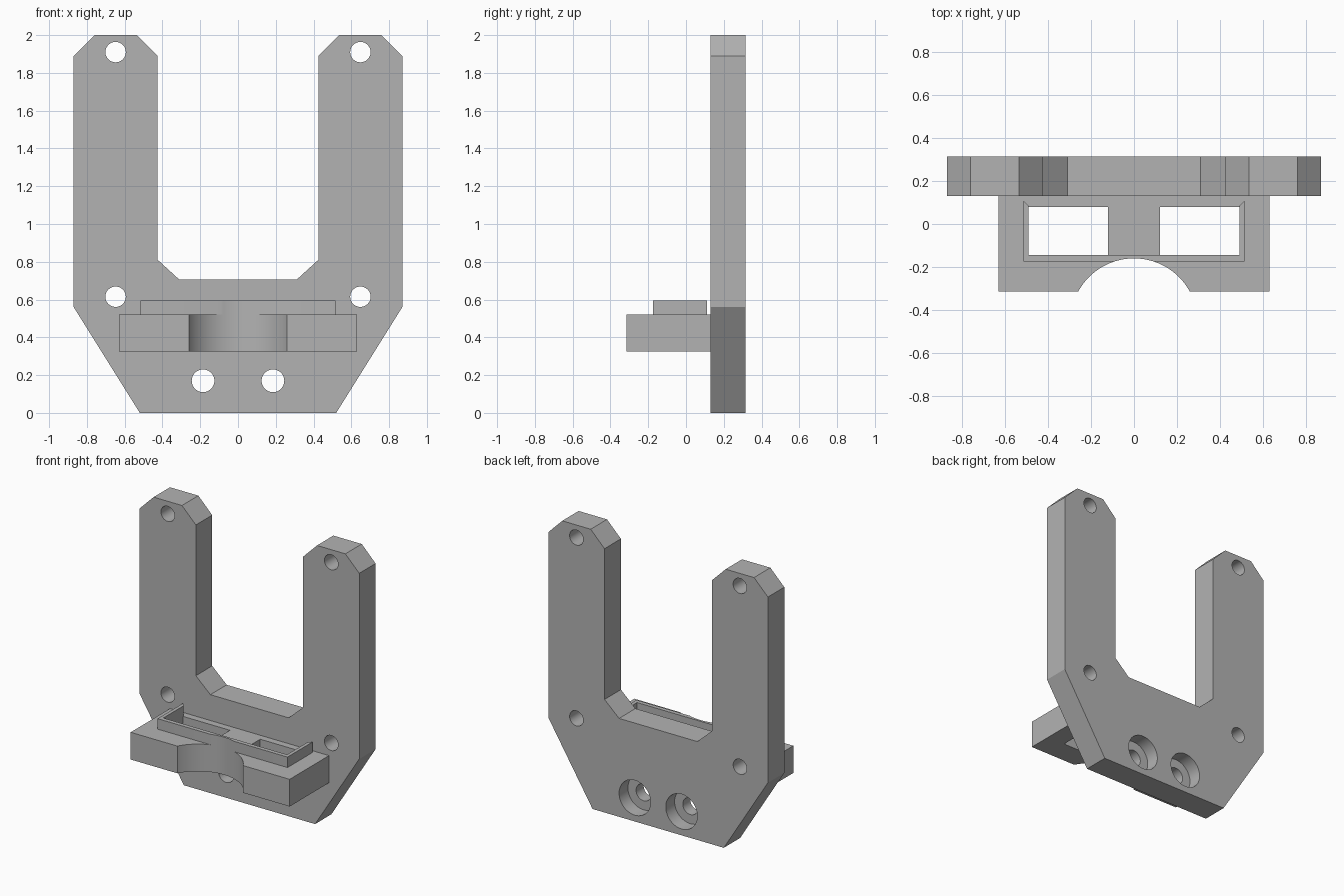
import bpy, bmesh
from math import radians
from mathutils import Matrix, Vector

cube = bpy.data.objects.get("Cube")
if cube:
    bpy.data.objects.remove(cube, do_unlink=True)

grey = bpy.data.materials.new("plain_grey")
grey.use_nodes = True
colour = (0.45, 0.45, 0.45, 1)
grey.diffuse_color = colour
grey.node_tree.nodes["Principled BSDF"].inputs["Base Color"].default_value = colour


def finish(name, bm):
    bmesh.ops.recalc_face_normals(bm, faces=bm.faces[:])
    mesh = bpy.data.meshes.new(name)
    bm.to_mesh(mesh)
    bm.free()
    mesh.materials.append(grey)
    obj = bpy.data.objects.new(name, mesh)
    bpy.context.collection.objects.link(obj)
    return obj


def extrude(name, outline, offset):
    """Extrude a closed 3D outline along an offset vector."""
    bm = bmesh.new()
    face = bm.faces.new([bm.verts.new(p) for p in outline])
    new = bmesh.ops.extrude_face_region(bm, geom=[face])["geom"]
    verts = [v for v in new if isinstance(v, bmesh.types.BMVert)]
    bmesh.ops.translate(bm, verts=verts, vec=Vector(offset))
    return finish(name, bm)


def mirrored(half):
    """Complete a right-half outline with its mirror image."""
    return half + [(-x, y) for x, y in reversed(half)]


def cylinder(name, centre, radius, depth, along_y=True, segments=48):
    bm = bmesh.new()
    turn = Matrix.Rotation(radians(90), 4, "X") if along_y else Matrix()
    bmesh.ops.create_cone(bm, cap_ends=True, segments=segments, radius1=radius,
                          radius2=radius, depth=depth,
                          matrix=Matrix.Translation(centre) @ turn)
    return finish(name, bm)


def box(name, low, high):
    (x0, y0, z0), (x1, y1, z1) = low, high
    return extrude(name, [(x0, y0, z0), (x1, y0, z0), (x1, y1, z0), (x0, y1, z0)],
                   (0, 0, z1 - z0))


def cut(obj, cutters):
    """Subtract each cutter, then remove it."""
    bpy.context.view_layer.objects.active = obj
    for cutter in cutters:
        cutter.hide_render = True
        mod = obj.modifiers.new("cut", "BOOLEAN")
        mod.operation = "DIFFERENCE"
        mod.solver = "EXACT"
        mod.object = cutter
        bpy.ops.object.modifier_apply(modifier=mod.name)
        bpy.data.objects.remove(cutter, do_unlink=True)


FRONT, BACK = 0.13, 0.315

# Upright forked plate
half = [(0.52, 0), (0.87, 0.56), (0.87, 1.89), (0.76, 2.0),
        (0.535, 2.0), (0.425, 1.89), (0.425, 0.81), (0.31, 0.705)]
plate = extrude("forked_plate", [(x, FRONT, z) for x, z in mirrored(half)],
                (0, BACK - FRONT, 0))

# Screw holes, with counterbores at the back of the lower pair
holes = []
for side in (-1, 1):
    for x, z, r in ((0.648, 1.91, 0.054), (0.648, 0.615, 0.054), (0.185, 0.17, 0.06)):
        holes.append(cylinder("hole_cutter", (side * x, 0.22, z), r, 0.6))
    holes.append(cylinder("counterbore_cutter", (side * 0.185, BACK, 0.17), 0.125, 0.2))
cut(plate, holes)


def arc_cutter():
    return cylinder("arc_cutter", (0, -0.4556, 0.45), 0.2956, 0.8, False, 96)


# Shelf with two through pockets and a round notch
shelf = box("shelf", (-0.63, -0.315, 0.325), (0.63, FRONT, 0.52))
pockets = [box("pocket_cutter", (min(a, b), -0.145, 0.2), (max(a, b), 0.08, 0.7))
           for a, b in ((0.12, 0.49), (-0.12, -0.49))]
cut(shelf, pockets + [arc_cutter()])

# Thin raised rim, open at the back with bevelled ends
rim_half = [(0.515, -0.175), (0.515, 0.11), (0.49, 0.085), (0.49, -0.145)]
rim = extrude("shelf_rim", [(x, y, 0.52) for x, y in mirrored(rim_half)], (0, 0, 0.075))
cut(rim, [arc_cutter()])

# Smooth the round walls, keep the corners sharp
bpy.ops.object.select_all(action="DESELECT")
for obj in (plate, shelf, rim):
    obj.select_set(True)
bpy.context.view_layer.objects.active = plate
bpy.ops.object.shade_smooth_by_angle(angle=radians(30))
